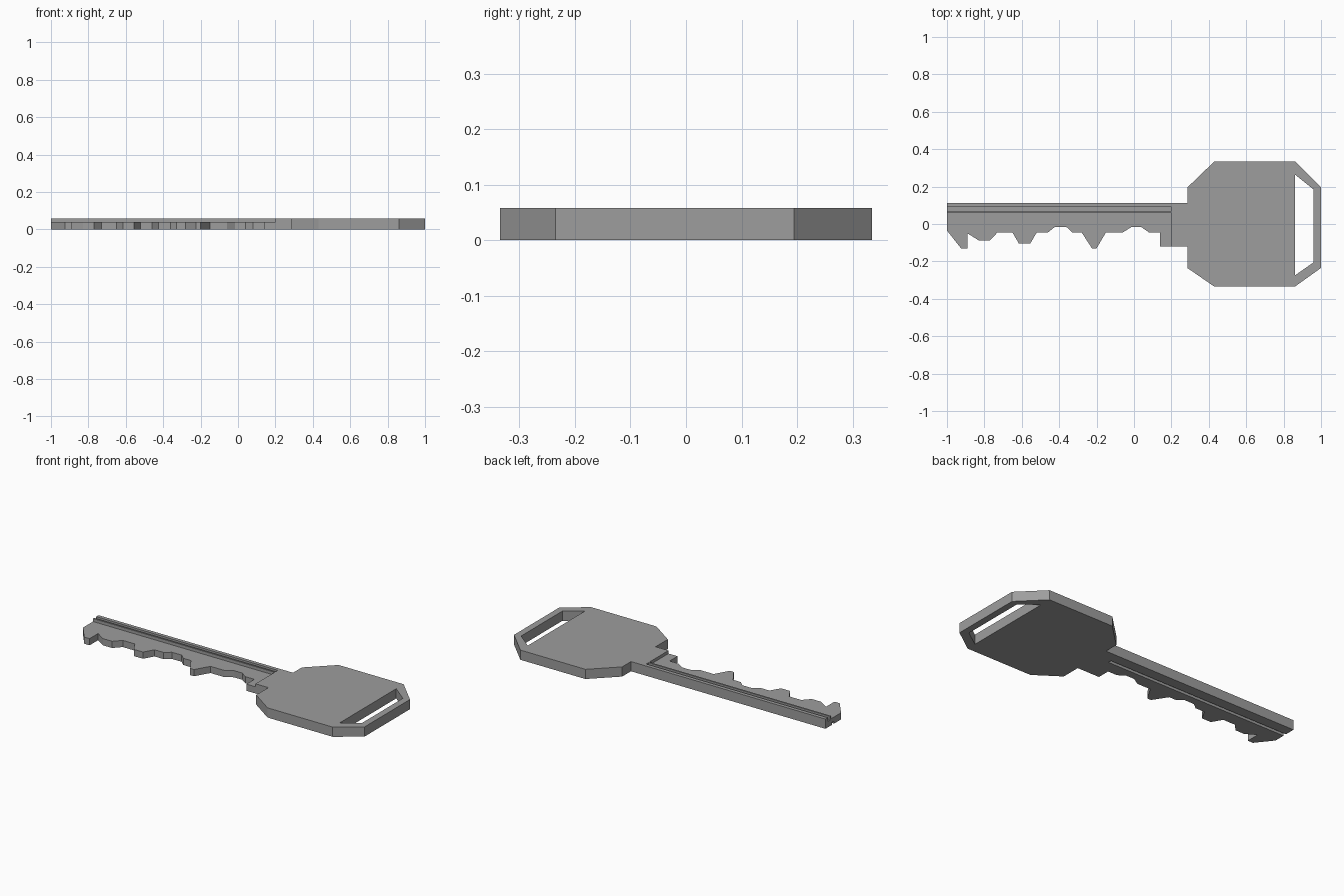
import bpy, bmesh

if "Cube" in bpy.data.objects:
    bpy.data.objects.remove(bpy.data.objects["Cube"])

THICK = 0.058


def prism(name, outline, start, end, axis="z"):
    """Extrude an outline: (x, y) along z, or (y, z) along x."""
    def place(p, t):
        return (p[0], p[1], t) if axis == "z" else (t, p[0], p[1])
    bm = bmesh.new()
    low = [bm.verts.new(place(p, start)) for p in outline]
    high = [bm.verts.new(place(p, end)) for p in outline]
    bm.faces.new(low)
    bm.faces.new(high)
    for i in range(len(outline)):
        j = (i + 1) % len(outline)
        bm.faces.new((low[i], low[j], high[j], high[i]))
    bmesh.ops.recalc_face_normals(bm, faces=bm.faces)
    mesh = bpy.data.meshes.new(name)
    bm.to_mesh(mesh)
    bm.free()
    obj = bpy.data.objects.new(name, mesh)
    bpy.context.collection.objects.link(obj)
    return obj


def cut(target, cutter):
    """Subtract the cutter and remove it."""
    mod = target.modifiers.new("cut", "BOOLEAN")
    mod.operation = "DIFFERENCE"
    mod.solver = "EXACT"
    mod.object = cutter
    bpy.context.view_layer.objects.active = target
    bpy.ops.object.modifier_apply(modifier=mod.name)
    bpy.data.objects.remove(cutter)


def blade_cut(name, y0, y1, z0, z1):
    """Cut a straight channel along the blade, up to the shoulder."""
    section = [(y0, z0), (y1, z0), (y1, z1), (y0, z1)]
    cut(key, prism(name, section, -1.1, .2, "x"))


# Toothed lower edge of the blade, tip to shoulder
teeth = [(-1, -.035), (-.925, -.13), (-.89, -.13), (-.89, -.05), (-.83, -.088),
         (-.77, -.088), (-.73, -.045), (-.65, -.045), (-.615, -.105),
         (-.555, -.105), (-.52, -.045), (-.46, -.045), (-.425, -.017),
         (-.36, -.017), (-.33, -.045), (-.28, -.045), (-.225, -.13),
         (-.2, -.13), (-.15, -.045), (-.06, -.045), (-.015, -.017),
         (.04, -.017), (.08, -.045), (.14, -.045), (.14, -.12), (.285, -.12)]

# Chamfered bow and straight back of the blade
bow = [(.285, -.235), (.43, -.335), (.86, -.335), (1, -.235), (1, .195),
       (.86, .335), (.43, .335), (.285, .195), (.285, .112), (-1, .112)]

key = prism("key", teeth + bow, 0, THICK)

# Ring slot in the bow
slot = [(.86, .265), (.96, .185), (.96, -.205), (.86, -.275)]
cut(key, prism("slot_cutter", slot, -.1, .2))

# Thinned upper face, then a groove leaving a thin rib beside the spine
blade_cut("upper_cutter", -.3, .06, .04, .1)
blade_cut("groove_cutter", .07, .09, .035, .1)

# Groove along the underside
blade_cut("underside_cutter", .03, .05, -.05, .015)

# Dark grey metal
metal = bpy.data.materials.new("dark_metal")
metal.diffuse_color = (.34, .34, .34, 1)
metal.use_nodes = True
metal.node_tree.nodes["Principled BSDF"].inputs["Base Color"].default_value = metal.diffuse_color
key.data.materials.clear()
key.data.materials.append(metal)
